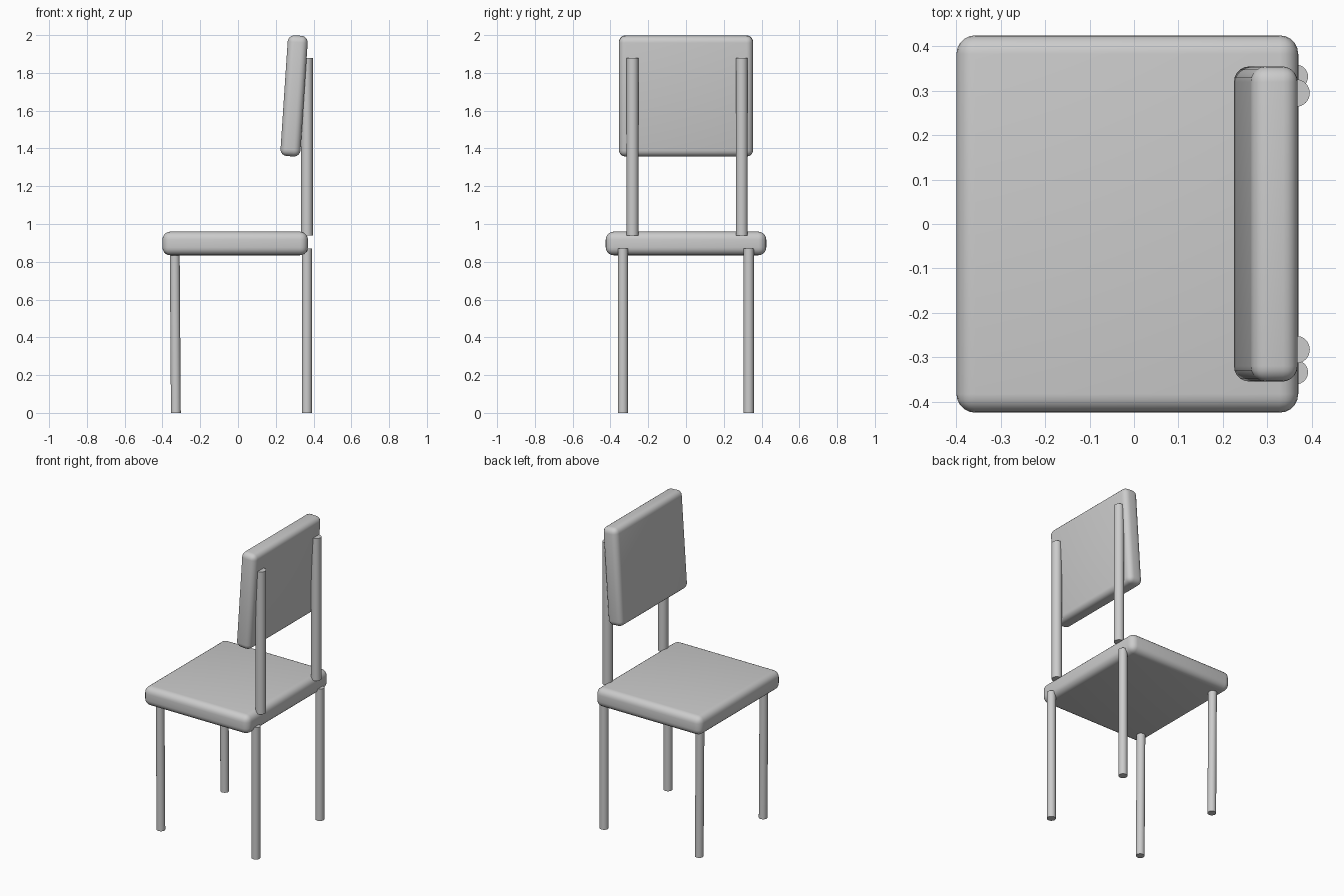
import bpy
import math
from mathutils import Vector

if "Cube" in bpy.data.objects:
    bpy.data.objects.remove(bpy.data.objects["Cube"])


def smooth(obj):
    bpy.ops.object.select_all(action='DESELECT')
    obj.select_set(True)
    bpy.context.view_layer.objects.active = obj
    bpy.ops.object.shade_smooth_by_angle(angle=math.radians(40))


def cushion(name, centre, size, radius, tilt=0.0):
    """Rounded box, optionally tilted about the y axis."""
    bpy.ops.mesh.primitive_cube_add(size=1, location=centre)
    obj = bpy.context.object
    obj.name = name
    obj.scale = size
    bpy.ops.object.transform_apply(location=False, rotation=False, scale=True)
    bevel = obj.modifiers.new("rounded_edges", 'BEVEL')
    bevel.width = radius
    bevel.segments = 5
    bpy.ops.object.modifier_apply(modifier=bevel.name)
    obj.rotation_euler.y = tilt
    smooth(obj)


def rod(name, bottom, top, radius):
    """Straight round bar between two points."""
    a, b = Vector(bottom), Vector(top)
    bpy.ops.mesh.primitive_cylinder_add(vertices=32, radius=radius,
                                        depth=(b - a).length,
                                        location=(a + b) / 2)
    obj = bpy.context.object
    obj.name = name
    obj.rotation_euler = (b - a).to_track_quat('Z', 'Y').to_euler()
    smooth(obj)


# Seat and backrest pads
cushion("seat", (-0.015, 0, 0.897), (0.77, 0.85, 0.125), 0.042)
cushion("backrest", (0.297, 0, 1.678), (0.106, 0.71, 0.64), 0.035,
        math.radians(3.8))

# Legs, one pair per side
for side, y in (("left", -0.334), ("right", 0.332)):
    rod(f"front_leg_{side}", (-0.329, y, 0), (-0.335, y, 0.87), 0.026)
    rod(f"rear_leg_{side}", (0.365, y, 0), (0.365, y, 0.87), 0.027)

# Posts carrying the backrest
for side, y in (("left", -0.283), ("right", 0.295)):
    rod(f"back_post_{side}", (0.365, y, 0.94), (0.365, y, 1.88), 0.031)
